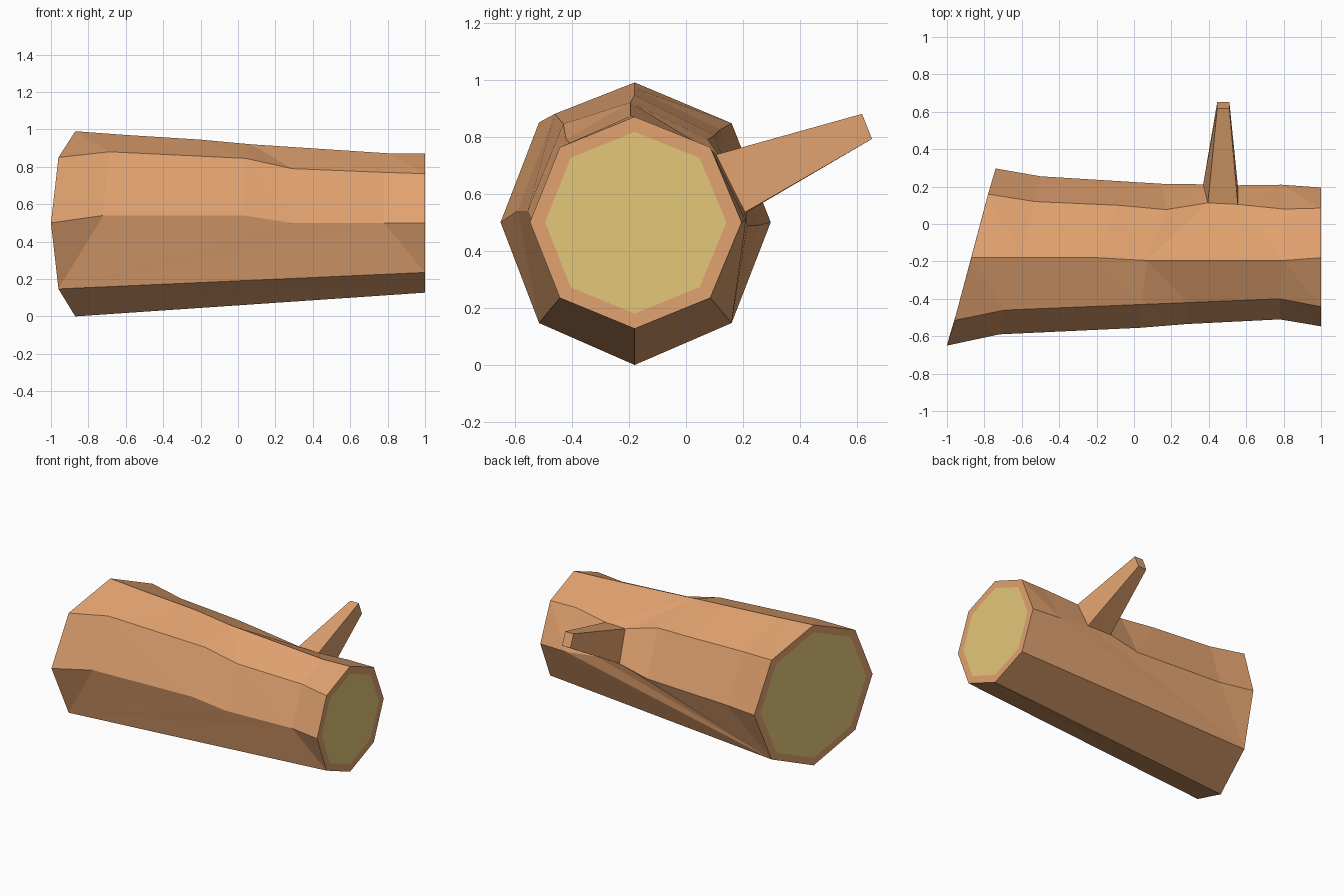
import bpy, bmesh
from mathutils import Vector

if "Cube" in bpy.data.objects:
    bpy.data.objects.remove(bpy.data.objects["Cube"])


def material(name, color):
    m = bpy.data.materials.new(name)
    m.diffuse_color = (*color, 1)
    m.use_nodes = True
    m.node_tree.nodes["Principled BSDF"].inputs["Base Color"].default_value = m.diffuse_color
    return m


bark = material("bark", (0.75, 0.36, 0.16))
core = material("cut_wood", (0.77, 0.57, 0.19))


def finish(name, bm, mats):
    bmesh.ops.recalc_face_normals(bm, faces=bm.faces[:])
    me = bpy.data.meshes.new(name)
    bm.to_mesh(me)
    bm.free()
    for m in mats:
        me.materials.append(m)
    ob = bpy.data.objects.new(name, me)
    bpy.context.collection.objects.link(ob)
    return ob


# Eight lengthwise edges of the hewn trunk, in order round the octagon
front = [(-1, -.65, .5), (-.72, -.59, .54), (.03, -.555, .54),
         (.28, -.535, .5), (.78, -.51, .5), (1, -.547, .5)]
front_top = [(-.96, -.515, .85), (-.69, -.46, .88), (.04, -.43, .845),
             (.29, -.42, .79), (.78, -.4, .77), (1, -.442, .763)]
top = [(-.87, -.18, .99), (-.6, -.18, .97), (-.2, -.18, .945),
       (.07, -.195, .92), (.8, -.195, .872), (1, -.18, .87)]
back_top = [(-.78, .16, .847), (-.53, .12, .825), (-.08, .1, .805), (.17, .077, .79),
            (.395, .113, .737), (.555, .105, .737), (.8, .08, .765), (1, .085, .763)]
back = [(-.74, .297, .5), (-.5, .255, .49), (.15, .215, .487), (.37, .212, .535),
        (.555, .207, .535), (.79, .21, .505), (1, .195, .5)]
back_low = [(-.78, .16, .147), (1, .085, .235)]
bottom = [(-.87, -.18, 0), (1, -.18, .127)]
front_low = [(-.96, -.515, .147), (1, -.442, .235)]
rails = [front, front_top, top, back_top, back, back_low, bottom, front_low]

# Trunk: strips between neighbouring edges, stepping along x
bm = bmesh.new()
vr = [[bm.verts.new(p) for p in r] for r in rails]
for a, b in zip(vr, vr[1:] + vr[:1]):
    i = j = 0
    while i < len(a) - 1 or j < len(b) - 1:
        if j == len(b) - 1 or (i < len(a) - 1 and a[i + 1].co.x <= b[j + 1].co.x):
            bm.faces.new((a[i], a[i + 1], b[j]))
            i += 1
        else:
            bm.faces.new((a[i], b[j + 1], b[j]))
            j += 1

# Sawn ends: inset octagons in the pale wood colour
ends = [bm.faces.new([r[k] for r in vr]) for k in (0, -1)]
bmesh.ops.recalc_face_normals(bm, faces=bm.faces[:])
for f in ends:
    bmesh.ops.inset_individual(bm, faces=[f], thickness=0.053)
    f.material_index = 1
finish("trunk", bm, [bark, core])

# Branch stub: tapered square peg growing from the upper back face
bm = bmesh.new()
base = [Vector(p) for p in (back_top[4], back_top[5], back[4], back[3])]
tip = [Vector(p) for p in ((.445, .617, .88), (.51, .617, .88),
                           (.51, .652, .792), (.445, .652, .792))]
lo = [bm.verts.new(p + (p - q) * 0.04) for p, q in zip(base, tip)]
hi = [bm.verts.new(q) for q in tip]
bm.faces.new(lo)
bm.faces.new(hi)
for k in range(4):
    n = (k + 1) % 4
    bm.faces.new((lo[k], lo[n], hi[n], hi[k]))
finish("branch_stub", bm, [bark])
